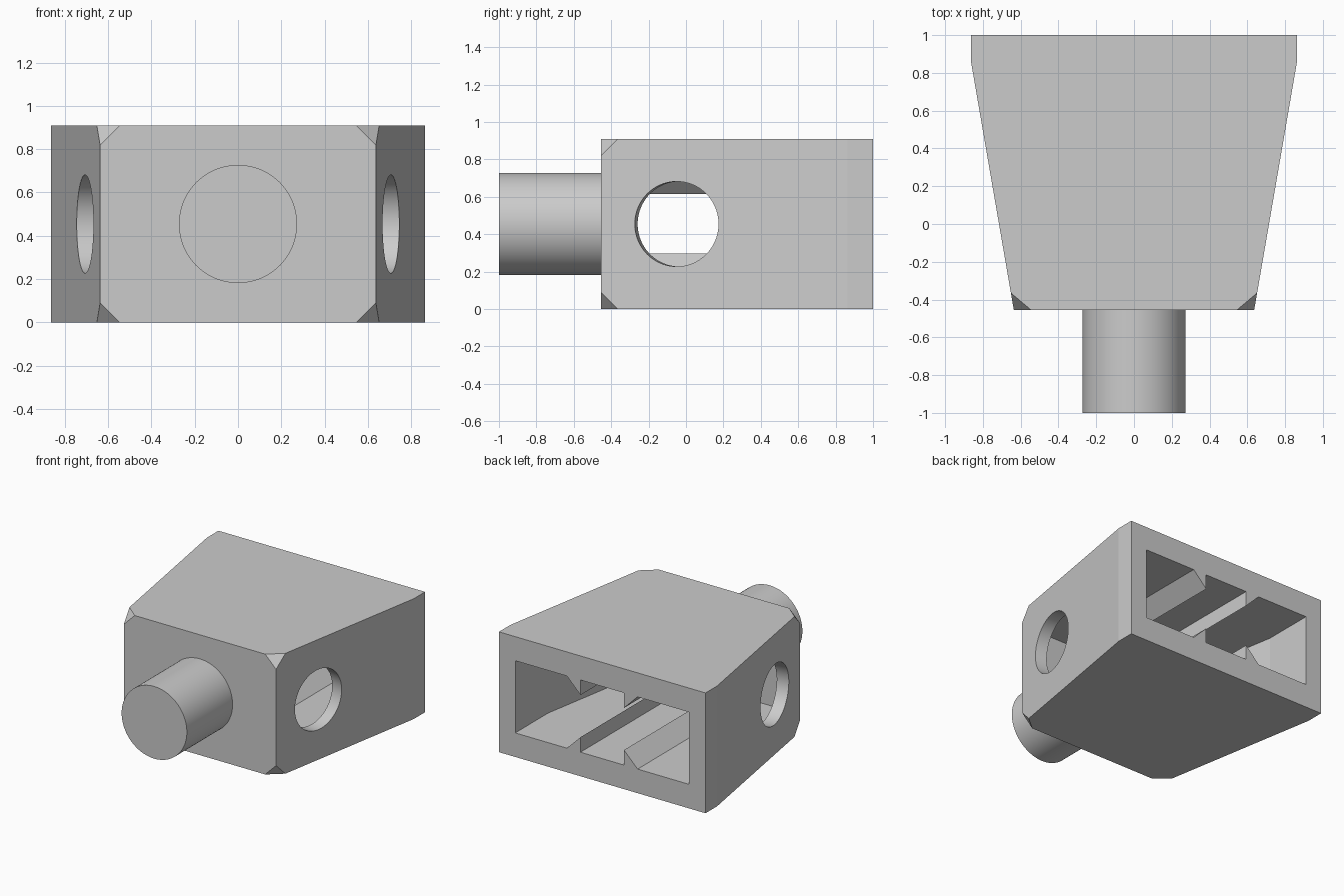
import bpy, bmesh, math
from mathutils import Vector

cube = bpy.data.objects.get("Cube")
if cube:
    bpy.data.objects.remove(cube, do_unlink=True)

U = 1 / 11                      # base module of the part
H = 10 * U                      # body height
FRONT, BACK, KINK = -5 * U, 11 * U, 9.5 * U
W_FRONT, W_BACK = 7 * U, 9.5 * U
SLOPE = (W_BACK - W_FRONT) / (KINK - FRONT)
TILT = math.atan(SLOPE)

grey = bpy.data.materials.new("plain_grey")
grey.use_nodes = True
grey.diffuse_color = (0.6, 0.6, 0.6, 1)
grey.node_tree.nodes["Principled BSDF"].inputs["Base Color"].default_value = (0.6, 0.6, 0.6, 1)


def finish(name, bm):
    bmesh.ops.recalc_face_normals(bm, faces=bm.faces)
    mesh = bpy.data.meshes.new(name)
    bm.to_mesh(mesh)
    bm.free()
    mesh.materials.append(grey)
    obj = bpy.data.objects.new(name, mesh)
    bpy.context.collection.objects.link(obj)
    return obj


def prism(points, sweep):
    """Extrude a closed outline of 3D points along a vector."""
    bm = bmesh.new()
    face = bm.faces.new([bm.verts.new(p) for p in points])
    out = bmesh.ops.extrude_face_region(bm, geom=[face], use_keep_orig=True)
    moved = [v for v in out["geom"] if isinstance(v, bmesh.types.BMVert)]
    bmesh.ops.translate(bm, verts=moved, vec=sweep)
    bmesh.ops.recalc_face_normals(bm, faces=bm.faces)
    return bm


def plan(half, z):
    """Mirror the +x half of a plan outline."""
    return [(x, y, z) for x, y in half] + [(-x, y, z) for x, y in reversed(half)]


def cylinder(name, radius, depth, centre, direction):
    bm = bmesh.new()
    bmesh.ops.create_cone(bm, cap_ends=True, segments=96, radius1=radius, radius2=radius, depth=depth)
    obj = finish(name, bm)
    obj.rotation_mode = "QUATERNION"
    obj.rotation_quaternion = Vector(direction).to_track_quat("Z", "Y")
    obj.location = centre
    return obj


def activate(obj):
    bpy.ops.object.select_all(action="DESELECT")
    obj.select_set(True)
    bpy.context.view_layer.objects.active = obj


def cut(target, cutter):
    cutter.hide_render = True
    mod = target.modifiers.new("cut", "BOOLEAN")
    mod.operation, mod.solver, mod.object = "DIFFERENCE", "EXACT", cutter
    bpy.context.view_layer.update()
    activate(target)
    bpy.ops.object.modifier_apply(modifier=mod.name)
    bpy.data.objects.remove(cutter, do_unlink=True)


# Tapered body with the four front corners clipped
bm = prism(plan([(W_FRONT, FRONT), (W_BACK, KINK), (W_BACK, BACK)], 0), (0, 0, H))
corners = [v for v in bm.verts if v.co.y < FRONT + 0.01]
bmesh.ops.bevel(bm, geom=corners, offset=U, segments=1, profile=0.5, affect="VERTICES")
body = finish("body", bm)

# Cavity follows the taper, open at the back
wall = U / math.cos(TILT)
inner_front, inner_half = FRONT + U, 8 * U
inner_w = W_FRONT + SLOPE * U - wall
inner_kink = inner_front + (inner_half - inner_w) / SLOPE
cavity = finish("cavity_cutter", prism(
    plan([(inner_w, inner_front), (inner_half, inner_kink), (inner_half, BACK + U)], 2 * U),
    (0, 0, 6 * U)))

# Triangular ribs left standing on the cavity floor and ceiling
for side in (-1, 1):
    for flip in (-1, 1):
        outline = [(2, 1.75), (2, 4), (4.25, 4)]
        points = [(side * x * U, FRONT, H / 2 + flip * z * U) for x, z in outline]
        cut(cavity, finish("rib_cutter", prism(points, (0, 20 * U, 0))))
cut(body, cavity)

# Round side holes, square to the slanted walls
hole_y = -0.05
for side in (-1, 1):
    centre = (side * (W_FRONT + SLOPE * (hole_y - FRONT)), hole_y, H / 2)
    axis = (side * math.cos(TILT), -math.sin(TILT), 0)
    cut(body, cylinder("hole_cutter", 2.5 * U, 3 * U, centre, axis))

# Front peg, seated a little into the front wall
seat = 0.03
peg = cylinder("front_peg", 3 * U, 6 * U + seat, (0, FRONT - 3 * U + seat / 2, H / 2), (0, -1, 0))

for obj in (body, peg):
    activate(obj)
    bpy.ops.object.shade_smooth_by_angle(angle=math.radians(6))
